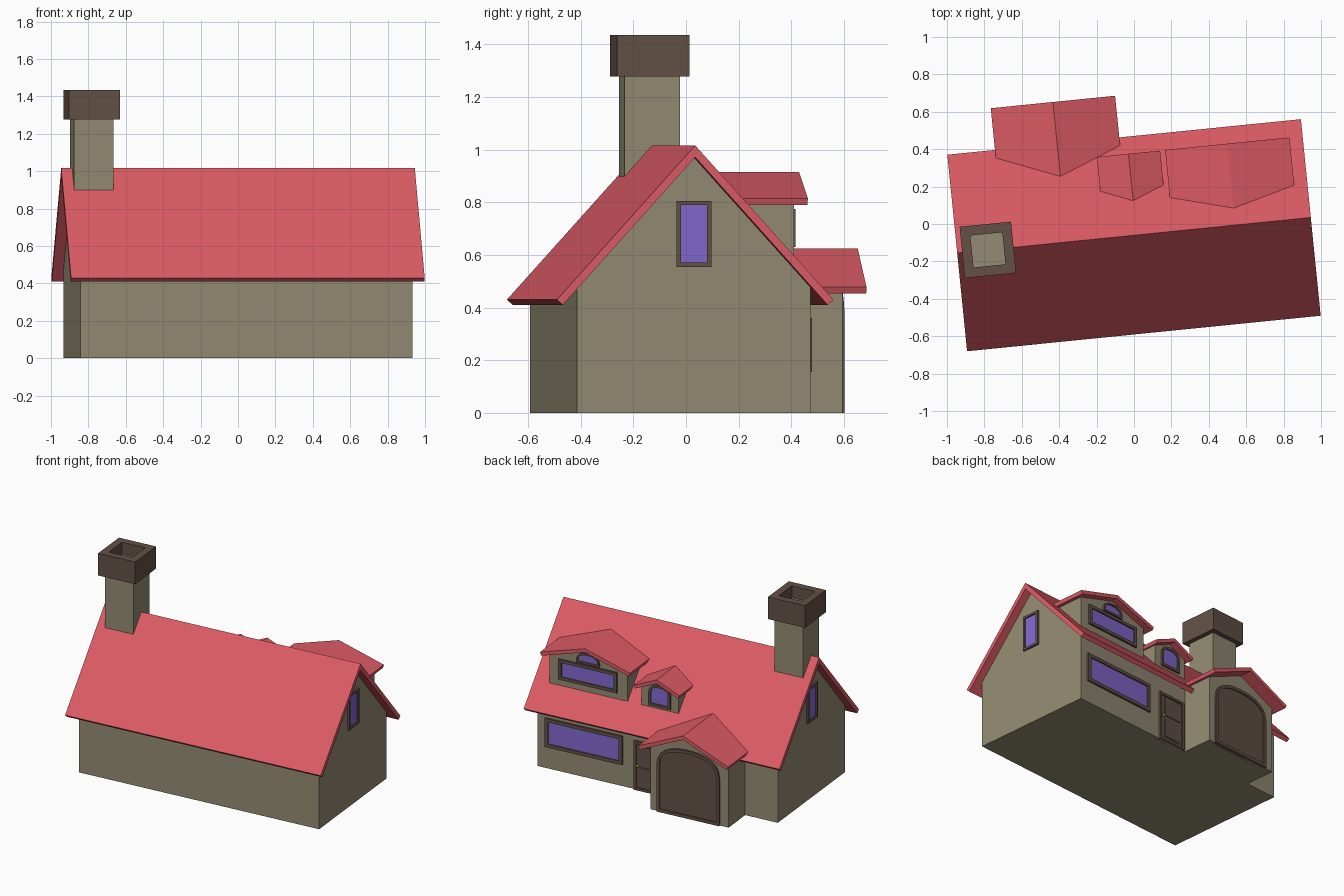
import bpy, bmesh
from math import radians, cos, sin, pi, hypot
from mathutils import Matrix

if "Cube" in bpy.data.objects:
    bpy.data.objects.remove(bpy.data.objects["Cube"])

# whole house is turned slightly about z
PLACE = Matrix.Translation((0, -0.06, 0)) @ Matrix.Rotation(radians(5.74), 4, 'Z')


def material(name, rgb):
    m = bpy.data.materials.new(name)
    m.diffuse_color = (*rgb, 1)
    m.use_nodes = True
    m.node_tree.nodes["Principled BSDF"].inputs["Base Color"].default_value = m.diffuse_color
    return m


WALL = material("wall", (0.29, 0.26, 0.17))
ROOF = material("roof", (0.72, 0.105, 0.13))
WOOD = material("wood", (0.125, 0.08, 0.062))
GLASS = material("glass", (0.22, 0.14, 0.62))
BRASS = material("brass", (0.65, 0.5, 0.03))

# 2D profile -> 3D, extruded along the named axis
AXES = {'x': lambda p, q, d: (d, p, q),
        'y': lambda p, q, d: (p, d, q),
        'z': lambda p, q, d: (p, q, d)}


def finish(name, bm, mat):
    bmesh.ops.recalc_face_normals(bm, faces=bm.faces[:])
    me = bpy.data.meshes.new(name)
    bm.to_mesh(me)
    bm.free()
    me.materials.append(mat)
    ob = bpy.data.objects.new(name, me)
    ob.matrix_world = PLACE
    bpy.context.collection.objects.link(ob)
    return ob


def prism(name, profile, axis, a, b, mat):
    bm = bmesh.new()
    lo, hi = ([bm.verts.new(AXES[axis](p, q, d)) for p, q in profile] for d in (a, b))
    bm.faces.new(lo)
    bm.faces.new(hi)
    n = len(profile)
    for i in range(n):
        j = (i + 1) % n
        bm.faces.new((lo[i], lo[j], hi[j], hi[i]))
    return finish(name, bm, mat)


def ring(name, outer, inner, axis, a, b, mat):
    bm = bmesh.new()
    loops = [[bm.verts.new(AXES[axis](p, q, d)) for p, q in pr]
             for pr, d in ((outer, a), (outer, b), (inner, b), (inner, a))]
    n = len(outer)
    for k in range(4):
        A, B = loops[k], loops[(k + 1) % 4]
        for i in range(n):
            j = (i + 1) % n
            bm.faces.new((A[i], A[j], B[j], B[i]))
    return finish(name, bm, mat)


def rect(c, hw, z0, z1, t=0):
    return [(c - hw + t, z0 + t), (c + hw - t, z0 + t), (c + hw - t, z1 - t), (c - hw + t, z1 - t)]


def arch(c, hw, z0, spring, top, t=0, n=12):
    pts = [(c - hw + t, z0 + t), (c + hw - t, z0 + t)]
    for i in range(n + 1):
        a = pi * i / n
        x = abs(cos(a)) ** 0.85 * (1 if cos(a) > 0 else -1)
        pts.append((c + (hw - t) * x, spring + t * .5 + (top - spring - 1.5 * t) * sin(a) ** 0.85))
    return pts


def panel(name, shape, args, t, axis, wall, out, fill):
    """Framed opening on a wall; out = +1/-1 is the outward direction."""
    outer, inner = shape(*args), shape(*args, t)
    ring(name + "_frame", outer, inner, axis, wall - .02 * out, wall + .013 * out, WOOD)
    prism(name + "_pane", inner, axis, wall - .02 * out, wall + .004 * out, fill)


def roof(name, c, hw, eave, ridge, t, axis, a, b):
    """Chevron roof with ends cut square to the slope; returns inner ridge and slope."""
    rise = ridge - eave
    L = hypot(hw, rise)
    dx, dz, s = t * rise / L, t * hw / L, rise / hw
    inner = ridge - t * L / hw
    prism(name, [(c - hw, eave), (c, ridge), (c + hw, eave), (c + hw - dx, eave - dz),
                 (c, inner), (c - hw + dx, eave - dz)], axis, a, b, ROOF)
    return inner, s


def house(name, c, wall_hw, base, hw, eave, ridge, t, axis, wa, wb, ra, rb):
    """Gabled body plus its roof."""
    inner, s = roof(name + "_roof", c, hw, eave, ridge, t, axis, ra, rb)
    top = inner - s * wall_hw
    prism(name + "_walls", [(c - wall_hw, base), (c + wall_hw, base), (c + wall_hw, top),
                            (c, inner), (c - wall_hw, top)], axis, wa, wb, WALL)


# main house, two dormers and the garage bay
house("main", 0, .445, 0, .528, .43, 1.016, .03, 'x', -.892, .892, -.95, .95)
house("large_dormer", .545, .29, .56, .334, .815, .915, .026, 'y', .12, .389, .05, .437)
house("small_dormer", .014, .138, .56, .17, .736, .812, .024, 'y', .2, .389, .13, .436)
house("garage", -.36, .29, 0, .334, .478, .625, .026, 'y', .3, .665, .3, .752)

# chimney with hollow cap
CX = -.785
prism("chimney_shaft", rect(CX, .106, -.106, .106), 'z', .8, 1.35, WALL)
ring("chimney_cap", rect(CX, .138, -.138, .138), rect(CX, .086, -.086, .086), 'z', 1.277, 1.435, WOOD)

# gable windows on both ends
for side, out in (("right", 1), ("left", -1)):
    panel(side + "_gable_window", rect, (0, .066, .555, .805), .016, 'x', .892 * out, out, GLASS)

# windows on the back
panel("ground_window", rect, (.547, .287, .155, .36), .024, 'y', .445, 1, GLASS)
panel("large_dormer_window", rect, (.547, .217, .63, .775), .022, 'y', .389, 1, GLASS)
panel("large_dormer_fanlight", arch, (.547, .085, .782, .8, .862), .014, 'y', .389, 1, GLASS)
panel("small_dormer_window", arch, (.014, .082, .6, .685, .755), .018, 'y', .389, 1, GLASS)

# front door with two raised panels and a knob
panel("door", rect, (.06, .112, 0, .35), .018, 'y', .445, 1, WOOD)
for name, z0, z1 in (("lower", .035, .165), ("upper", .19, .315)):
    prism("door_panel_" + name, rect(.055, .07, z0, z1), 'y', .44, .454, WOOD)
bm = bmesh.new()
bmesh.ops.create_icosphere(bm, subdivisions=2, radius=.011, matrix=Matrix.Translation((.142, .462, .178)))
finish("door_knob", bm, BRASS)

# arched garage door
panel("garage_door", arch, (-.352, .232, 0, .335, .485), .022, 'y', .665, 1, WOOD)
